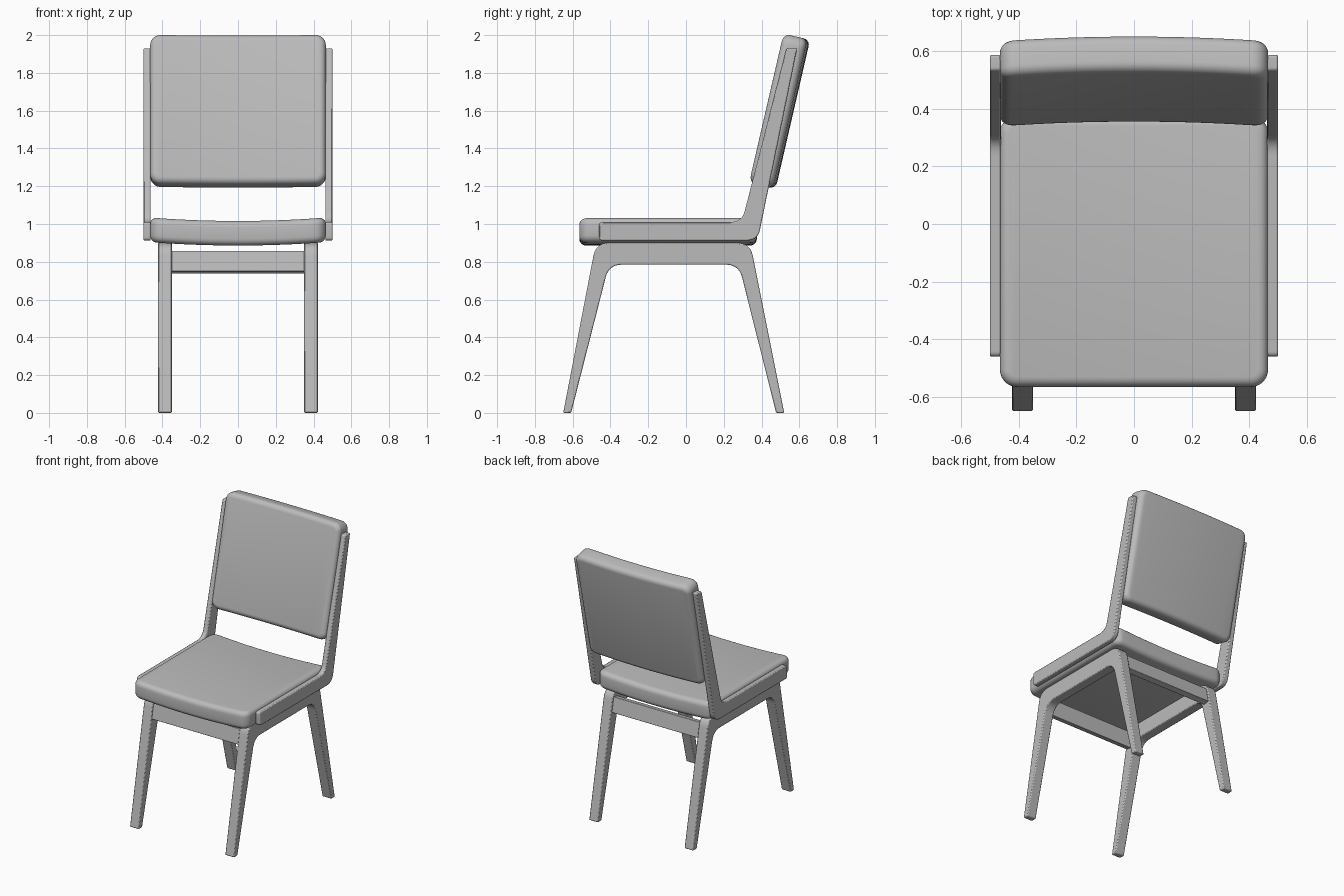
import bpy, bmesh, math
from mathutils import Vector, Matrix

cube = bpy.data.objects.get("Cube")
if cube:
    bpy.data.objects.remove(cube, do_unlink=True)

# Single flat colour
GREY = (0.5, 0.5, 0.5, 1)
mat = bpy.data.materials.new("light grey")
mat.use_nodes = True
mat.diffuse_color = GREY
mat.node_tree.nodes["Principled BSDF"].inputs["Base Color"].default_value = GREY


def finish(bm, name, bevel=0):
    bmesh.ops.recalc_face_normals(bm, faces=bm.faces)
    mesh = bpy.data.meshes.new(name)
    bm.to_mesh(mesh)
    bm.free()
    mesh.materials.append(mat)
    obj = bpy.data.objects.new(name, mesh)
    bpy.context.collection.objects.link(obj)
    if bevel:
        mod = obj.modifiers.new("soft edges", "BEVEL")
        mod.width = bevel
        mod.segments = 2
        mod.limit_method = "ANGLE"
        mod.angle_limit = math.radians(40)
    bpy.ops.object.select_all(action="DESELECT")
    obj.select_set(True)
    bpy.context.view_layer.objects.active = obj
    bpy.ops.object.shade_smooth_by_angle(angle=math.radians(35))
    return obj


def fillet(corners, steps=7):
    """Round each (y, z, distance) corner of a closed outline."""
    pts = []
    for i, (y, z, r) in enumerate(corners):
        p = Vector((y, z))
        if not r:
            pts.append(p)
            continue
        a = p + (Vector(corners[i - 1][:2]) - p).normalized() * r
        b = p + (Vector(corners[(i + 1) % len(corners)][:2]) - p).normalized() * r
        for k in range(steps + 1):
            t = k / steps
            pts.append(a * (1 - t) ** 2 + p * 2 * t * (1 - t) + b * t * t)
    return pts


def side_panel(name, corners, x0, x1, bevel):
    """Extrude a side outline between x0 and x1."""
    bm = bmesh.new()
    face = bm.faces.new([bm.verts.new((x0, p.x, p.y)) for p in fillet(corners)])
    ext = bmesh.ops.extrude_face_region(bm, geom=[face])["geom"]
    verts = [v for v in ext if isinstance(v, bmesh.types.BMVert)]
    bmesh.ops.translate(bm, verts=verts, vec=(x1 - x0, 0, 0))
    return finish(bm, name, bevel)


def cushion(name, size, axis, corner, rim, sag, matrix):
    """Rounded pad whose thin axis is bowed across its width."""
    bm = bmesh.new()
    bmesh.ops.create_cube(bm, size=1)
    bmesh.ops.scale(bm, verts=bm.verts, vec=size)
    edges = [e for e in bm.edges
             if abs((e.verts[0].co - e.verts[1].co).normalized()[axis]) > 0.9]
    bmesh.ops.bevel(bm, geom=edges, offset=corner, segments=7, profile=0.5, affect="EDGES")
    half = size[axis] / 2
    edges = [e for e in bm.edges
             if abs(e.verts[0].co[axis] + e.verts[1].co[axis]) > 2 * half - 1e-4]
    bmesh.ops.bevel(bm, geom=edges, offset=rim, segments=5, profile=0.5, affect="EDGES")
    cuts = 14
    for i in range(1, cuts):
        x = size[0] * 0.86 * (i / cuts - 0.5)
        bmesh.ops.bisect_plane(bm, geom=bm.verts[:] + bm.edges[:] + bm.faces[:],
                               plane_co=(x, 0, 0), plane_no=(1, 0, 0))
    for v in bm.verts:
        v.co[axis] += sag * (1 - (2 * v.co.x / size[0]) ** 2)
    bm.transform(matrix)
    return finish(bm, name)


# Upholstery
cushion("seat_cushion", (0.93, 0.94, 0.13), 2, 0.06, 0.035, -0.018,
        Matrix.Translation((0, -0.095, 0.969)))
cushion("back_cushion", (0.93, 0.13, 0.81), 1, 0.055, 0.035, 0.017,
        Matrix.Translation((0, 0.486, 1.599)) @ Matrix.Rotation(math.radians(-13), 4, "X"))

# Side frames: splayed legs with a top bar, and a seat-to-back rail
leg_outline = [(-0.65, 0, 0), (-0.477, 0.9, 0.07), (0.34, 0.9, 0.07), (0.52, 0, 0),
               (0.477, 0, 0), (0.28, 0.785, 0.07), (-0.408, 0.785, 0.07), (-0.608, 0, 0)]
rail_outline = [(-0.46, 0.912, 0.02), (0.38, 0.912, 0.06), (0.588, 1.93, 0.012),
                (0.532, 1.93, 0.012), (0.296, 1.01, 0.06), (-0.46, 1.01, 0.02)]
for side, s in (("left", 1), ("right", -1)):
    side_panel(side + "_leg_frame", leg_outline, 0.35 * s, 0.423 * s, 0.006)
    side_panel(side + "_back_rail", rail_outline, 0.462 * s, 0.5 * s, 0.006)

# Cross rails, leaning with the legs
for name, y, z, lean in (("front_cross_rail", -0.465, 0.8, -11),
                         ("rear_cross_rail", 0.325, 0.795, 11)):
    bm = bmesh.new()
    bmesh.ops.create_cube(bm, size=1)
    bmesh.ops.scale(bm, verts=bm.verts, vec=(0.72, 0.045, 0.11))
    bm.transform(Matrix.Translation((0, y, z)) @ Matrix.Rotation(math.radians(lean), 4, "X"))
    finish(bm, name, 0.003)
